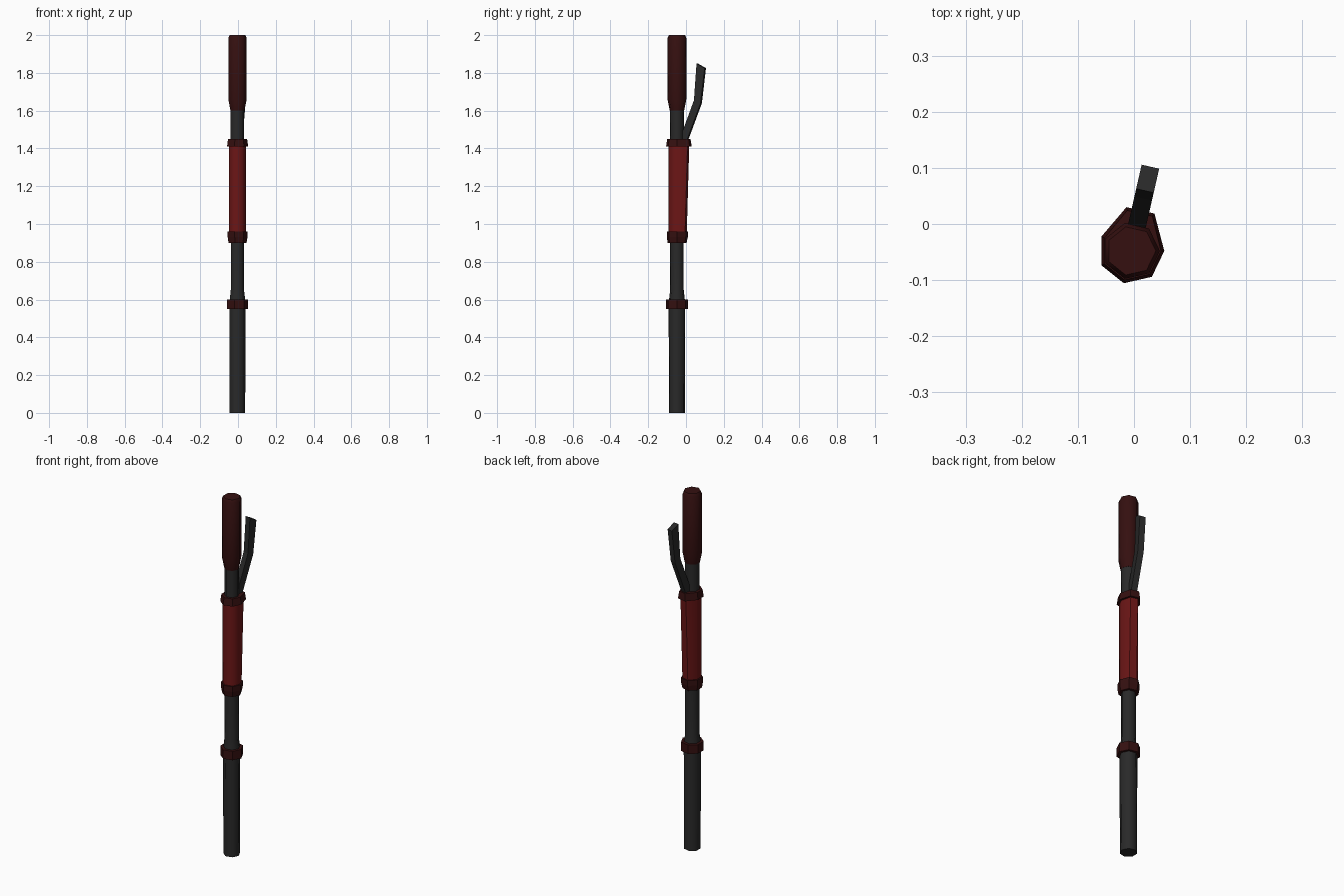
import bpy, bmesh, math
from mathutils import Vector

if "Cube" in bpy.data.objects:
    bpy.data.objects.remove(bpy.data.objects["Cube"])

N = 7                                  # the staff is a heptagonal prism
AXIS = Vector((-0.005, -0.048, 0))     # staff axis
FACE = math.radians(540 / N)           # direction of the face carrying the prong
OUT = Vector((math.cos(FACE), math.sin(FACE), 0))
SIDE = Vector((OUT.y, -OUT.x, 0))


def material(name, rgb):
    m = bpy.data.materials.new(name)
    m.diffuse_color = (*rgb, 1)
    m.use_nodes = True
    m.node_tree.nodes["Principled BSDF"].inputs["Base Color"].default_value = m.diffuse_color
    return m


dark = material("dark_metal", (0.022, 0.022, 0.022))
maroon = material("maroon", (0.035, 0.005, 0.005))
red = material("red", (0.15, 0.008, 0.008))


def finish(name, bm, mat, smooth):
    bmesh.ops.recalc_face_normals(bm, faces=bm.faces)
    me = bpy.data.meshes.new(name)
    bm.to_mesh(me)
    bm.free()
    me.materials.append(mat)
    ob = bpy.data.objects.new(name, me)
    bpy.context.collection.objects.link(ob)
    if smooth:
        bpy.ops.object.select_all(action='DESELECT')
        ob.select_set(True)
        bpy.context.view_layer.objects.active = ob
        bpy.ops.object.shade_smooth_by_angle(angle=math.radians(54))
    return ob


def loft(name, rings, mat, smooth=False):
    """Closed heptagonal tube; each ring is (z, radius, push of the prong face)."""
    bm = bmesh.new()
    loops = []
    for z, r, push in rings:
        loop = []
        for i in range(N):
            a = math.tau * i / N
            p = AXIS + Vector((r * math.cos(a), r * math.sin(a), z))
            if i in (1, 2):
                p += OUT * push
            loop.append(bm.verts.new(p))
        loops.append(loop)
    for a, b in zip(loops, loops[1:]):
        for i in range(N):
            j = (i + 1) % N
            bm.faces.new((a[i], a[j], b[j], b[i]))
    bm.faces.new(loops[0])
    bm.faces.new(loops[-1])
    return finish(name, bm, mat, smooth)


# Shaft pieces
loft("lower_shaft", [(0, 0.043, 0), (0.56, 0.045, 0)], dark, True)
loft("middle_shaft", [(0.59, 0.044, 0), (0.65, 0.037, 0), (0.92, 0.037, 0)], dark, True)
loft("upper_shaft", [(1.42, 0.038, 0), (1.62, 0.038, 0)], dark, True)

# Grip, swelling towards the prong at its top
loft("grip", [(0.94, 0.047, 0.006), (1.42, 0.047, 0.02)], red, True)

# Collars
loft("lower_collar", [(0.55, 0.059, 0), (0.60, 0.059, 0)], maroon)
loft("grip_bottom_collar", [(0.90, 0.050, 0.002), (0.93, 0.055, 0.004), (0.96, 0.055, 0.006)], maroon)
loft("grip_top_collar", [(1.41, 0.059, 0.021), (1.45, 0.053, 0.021)], maroon)

# Head with tapered base and bevelled top
loft("head", [(1.60, 0.039, 0), (1.66, 0.051, 0), (1.985, 0.051, 0), (2.0, 0.044, 0)], maroon, True)

# Bent prong: (inner distance, inner z, outer distance, outer z) per section
bm = bmesh.new()
sections = [(0.022, 1.42, 0.052, 1.42), (0.030, 1.48, 0.060, 1.45),
            (0.096, 1.655, 0.132, 1.64), (0.110, 1.85, 0.154, 1.825)]
loops = []
for si, zi, so, zo in sections:
    loops.append([bm.verts.new(AXIS + OUT * s + SIDE * w + Vector((0, 0, z)))
                  for s, z, w in ((si, zi, -0.016), (si, zi, 0.016),
                                  (so, zo, 0.016), (so, zo, -0.016))])
for a, b in zip(loops, loops[1:]):
    for i in range(4):
        j = (i + 1) % 4
        bm.faces.new((a[i], a[j], b[j], b[i]))
bm.faces.new(loops[0])
bm.faces.new(loops[-1])
finish("prong", bm, dark, False)
